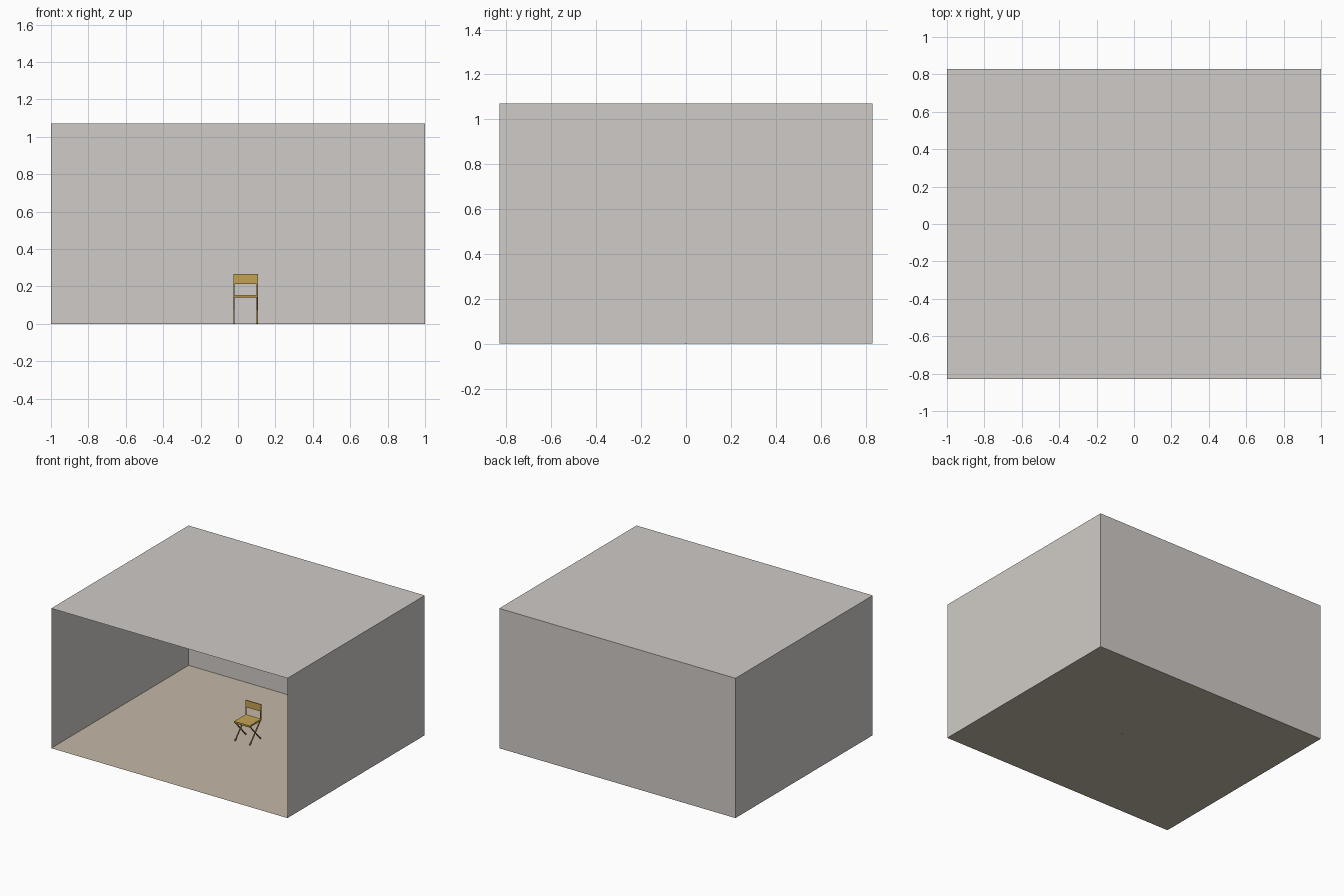
import bpy, bmesh, math
from mathutils import Vector, Matrix

if "Cube" in bpy.data.objects:
    bpy.data.objects.remove(bpy.data.objects["Cube"])


def material(name, rgb):
    # sRGB 0-255 to linear
    m = bpy.data.materials.new(name)
    lin = [((c / 255 + 0.055) / 1.055) ** 2.4 for c in rgb]
    m.diffuse_color = (*lin, 1)
    m.use_nodes = True
    m.node_tree.nodes["Principled BSDF"].inputs["Base Color"].default_value = m.diffuse_color
    return m


WALL = material("warm grey wall", (208, 203, 199))
FLOOR = material("beige floor", (196, 184, 167))
GOLD = material("golden wood", (196, 163, 84))
FRAME = material("brown frame", (160, 122, 58))


def finish(name, bm, mat):
    me = bpy.data.meshes.new(name)
    bm.to_mesh(me)
    bm.free()
    me.materials.append(mat)
    ob = bpy.data.objects.new(name, me)
    bpy.context.collection.objects.link(ob)
    return ob


def box(name, lo, hi, mat):
    bm = bmesh.new()
    lo, hi = Vector(lo), Vector(hi)
    bmesh.ops.create_cube(bm, size=1, matrix=Matrix.Translation((lo + hi) / 2)
                          @ Matrix.Diagonal((*(hi - lo), 1)))
    return finish(name, bm, mat)


def bar(name, a, b, width, depth, mat):
    # straight square bar between two points in a side plane
    a, b = Vector(a), Vector(b)
    d = b - a
    tilt = Matrix.Rotation(-math.atan2(d.y, d.z), 4, 'X')
    bm = bmesh.new()
    bmesh.ops.create_cube(bm, size=1, matrix=Matrix.Translation((a + b) / 2) @ tilt
                          @ Matrix.Diagonal((width, depth, d.length, 1)))
    return finish(name, bm, mat)


# Room: thin shell, open at the front
X, Y, H = 1.0, 0.83, 1.07


def panel(name, pts, mat):
    bm = bmesh.new()
    bm.faces.new([bm.verts.new(p) for p in pts])
    return finish(name, bm, mat)


panel("floor", [(-X, -Y, 0), (X, -Y, 0), (X, Y, 0), (-X, Y, 0)], FLOOR)
panel("ceiling", [(-X, -Y, H), (X, -Y, H), (X, Y, H), (-X, Y, H)], WALL)
panel("back_wall", [(-X, Y, 0), (X, Y, 0), (X, Y, H), (-X, Y, H)], WALL)
for side, x in (("left", -X), ("right", X)):
    panel(side + "_wall", [(x, -Y, 0), (x, Y, 0), (x, Y, H), (x, -Y, H)], WALL)

# Folding chair
XL, XR = -0.025, 0.107          # chair sides
YF, YB = -0.012, 0.130          # chair front and back
box("seat", (XL, YF, 0.146), (XR, YB, 0.154), GOLD)
box("backrest", (XL, YB - 0.006, 0.212), (XR, YB + 0.002, 0.265), GOLD)

# Crossed legs, seat rails and back posts on each side
T = 0.007
for side, x in (("left", XL + T / 2), ("right", XR - T / 2)):
    bar(side + "_rising_leg", (x, YF + 0.006, 0.002), (x, YB - 0.006, 0.146), T, T, FRAME)
    bar(side + "_falling_leg", (x, YF + 0.006, 0.146), (x, YB - 0.003, 0.002), T, T, FRAME)
    box(side + "_seat_rail", (x - T / 2, YF, 0.141), (x + T / 2, YB, 0.147), FRAME)
    box(side + "_back_post", (x - T / 2, YB - 0.006, 0.146), (x + T / 2, YB + 0.001, 0.264), FRAME)

# Cross bars under the seat
for name, y in (("front_seat_rail", YF), ("back_seat_rail", YB - T)):
    box(name, (XL, y, 0.141), (XR, y + T, 0.147), FRAME)
